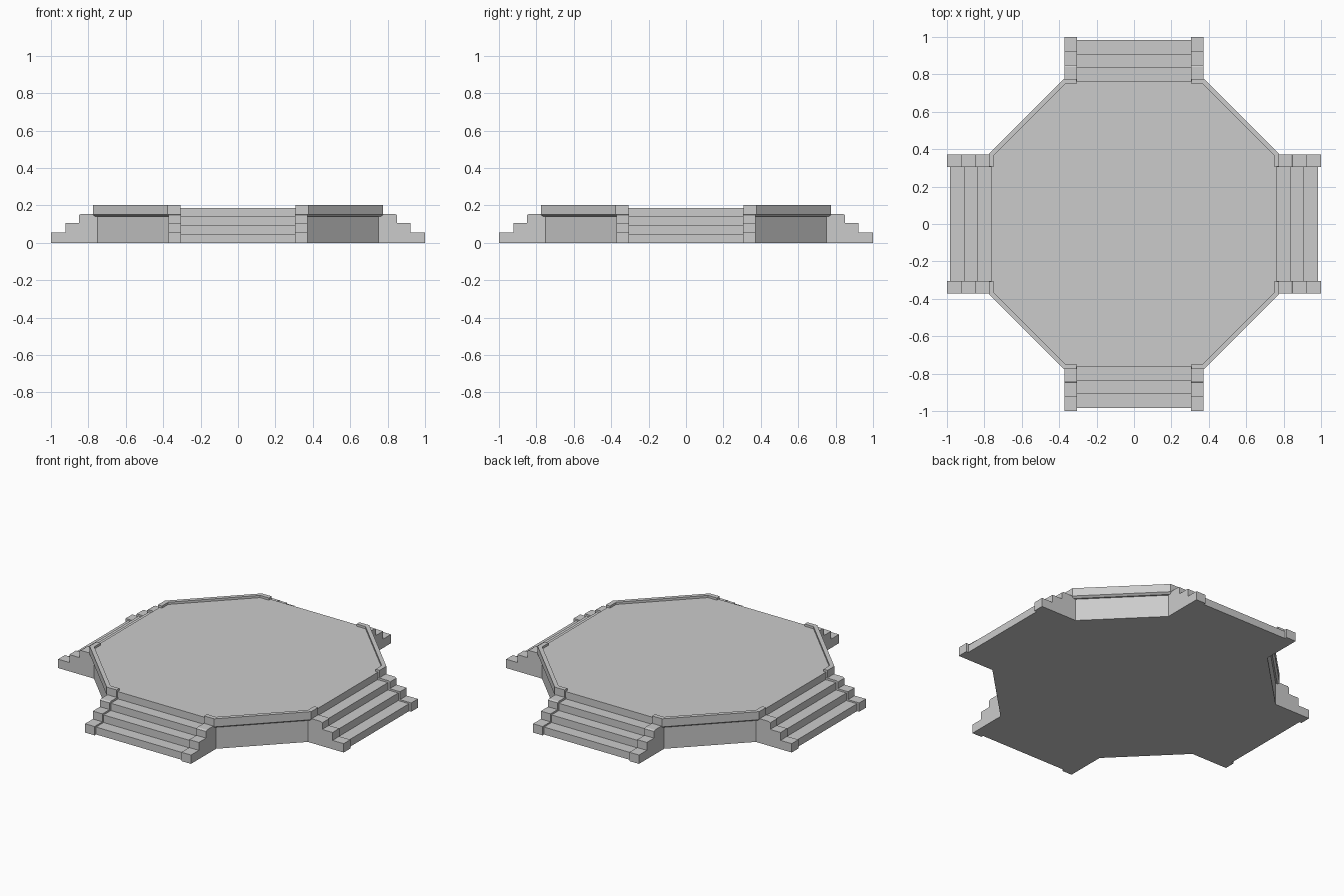
import bpy, bmesh, math

if "Cube" in bpy.data.objects:
    bpy.data.objects.remove(bpy.data.objects["Cube"])


def loft(name, rings, quarter=0):
    """Closed solid through matching rings of 3D points, turned by quarter turns."""
    bm = bmesh.new()
    loops = [[bm.verts.new(p) for p in ring] for ring in rings]
    n = len(loops[0])
    for a, b in zip(loops, loops[1:]):
        for i in range(n):
            j = (i + 1) % n
            bm.faces.new((a[i], a[j], b[j], b[i]))
    bm.faces.new(loops[0][::-1])
    bm.faces.new(loops[-1])
    bmesh.ops.recalc_face_normals(bm, faces=bm.faces)
    mesh = bpy.data.meshes.new(name)
    bm.to_mesh(mesh)
    bm.free()
    obj = bpy.data.objects.new(name, mesh)
    obj.rotation_euler.z = quarter * math.pi / 2
    bpy.context.collection.objects.link(obj)
    return obj


def level(outline, z):
    return [(x, y, z) for x, y in outline]


def across(profile, x):
    return [(x, y, z) for y, z in profile]


# Octagonal platform with flat floor
A, B = 0.75, 0.37
octagon = [(A, -B), (A, B), (B, A), (-B, A), (-A, B), (-A, -B), (-B, -A), (B, -A)]
loft("platform", [level(octagon, 0), level(octagon, 0.187)])

# Stair and cheek side profiles (distance from centre, height)
steps = [(A, 0), (0.985, 0), (0.985, 0.047), (0.91, 0.047), (0.91, 0.095),
         (0.837, 0.095), (0.837, 0.141), (0.765, 0.141), (0.765, 0.187), (A, 0.187)]
cheek = [(A, 0), (1.0, 0), (1.0, 0.056), (0.922, 0.056), (0.922, 0.106),
         (0.85, 0.106), (0.85, 0.148), (0.84, 0.154), (A, 0.154)]

# Raised rim around each diagonal side, returning along the stair ends
R = 0.776
rim_top = [(0.307, R), (0.376, R), (R, 0.376), (R, 0.307),
           (0.748, 0.307), (0.748, 0.369), (0.369, 0.748), (0.307, 0.748)]
rim_low = [(0.307, 0.763), (0.37, 0.763), (0.763, 0.37), (0.763, 0.307)] + rim_top[4:]

for q in range(4):
    loft(f"stairs_{q}", [across(steps, -0.31), across(steps, 0.31)], q)
    for side, s in (("left", -1), ("right", 1)):
        loft(f"cheek_{side}_{q}", [across(cheek, s * 0.304), across(cheek, s * 0.371)], q)
    loft(f"rim_{q}", [level(rim_low, 0.14), level(rim_top, 0.15), level(rim_top, 0.201)], q)
